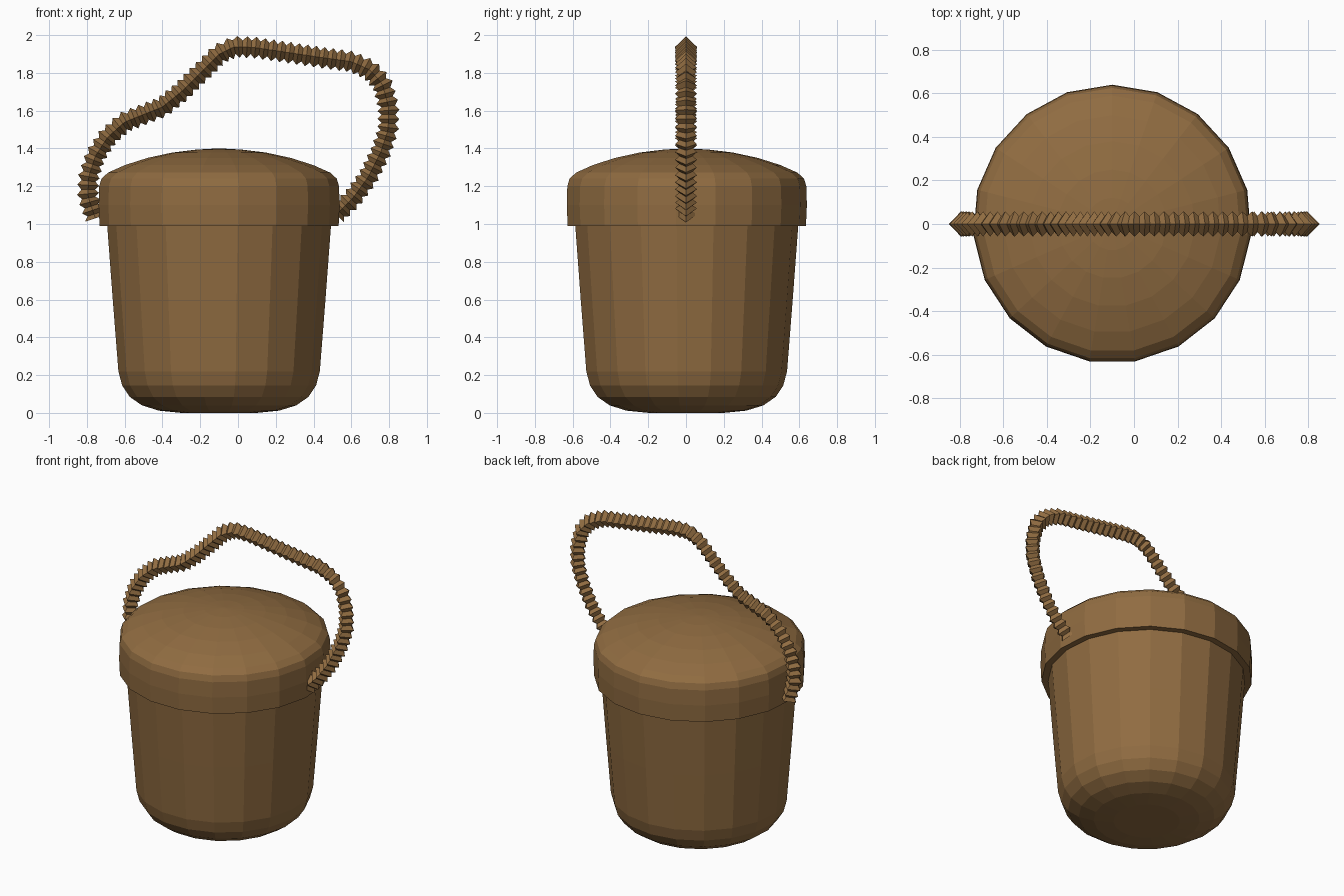
import bpy, math
from mathutils import Vector

if "Cube" in bpy.data.objects:
    bpy.data.objects.remove(bpy.data.objects["Cube"])

brown = bpy.data.materials.new("wicker brown")
brown.diffuse_color = (0.28, 0.15, 0.053, 1)
brown.use_nodes = True
brown.node_tree.nodes["Principled BSDF"].inputs["Base Color"].default_value = brown.diffuse_color


def make_object(name, verts, faces):
    mesh = bpy.data.meshes.new(name)
    mesh.from_pydata(verts, [], faces)
    mesh.materials.append(brown)
    mesh.validate()
    obj = bpy.data.objects.new(name, mesh)
    bpy.context.collection.objects.link(obj)
    return obj


def skin(rings):
    """Join equal rings of points into a closed skin with end caps."""
    n = len(rings[0])
    verts = [p for ring in rings for p in ring]
    faces = [(k * n + i, k * n + (i + 1) % n, (k + 1) * n + (i + 1) % n, (k + 1) * n + i)
             for k in range(len(rings) - 1) for i in range(n)]
    faces.append(tuple(reversed(range(n))))
    faces.append(tuple(range(len(verts) - n, len(verts))))
    return verts, faces


def lathe(name, profile, sides=19, cx=-0.1):
    angles = [math.pi / 2 + 2 * math.pi * i / sides for i in range(sides)]
    rings = [[(cx + r * math.cos(a), r * math.sin(a), z) for a in angles] for r, z in profile]
    return make_object(name, *skin(rings))


# tapered tub with a rounded bottom
lathe("basket_body", [(0.20, 0.0), (0.32, 0.012), (0.41, 0.04), (0.475, 0.085),
                      (0.515, 0.145), (0.535, 0.22), (0.565, 0.6), (0.595, 1.0)])

# overhanging domed lid
lathe("basket_lid", [(0.59, 0.99), (0.635, 0.99), (0.64, 1.10), (0.637, 1.20), (0.625, 1.24),
                     (0.59, 1.272), (0.50, 1.312), (0.38, 1.35), (0.25, 1.378),
                     (0.12, 1.394), (0.01, 1.40)])

# bent handle path in the xz plane
path = [Vector((x, 0, z)) for x, z in [
    (-0.755, 1.03), (-0.795, 1.15), (-0.79, 1.25), (-0.755, 1.36), (-0.69, 1.46), (-0.60, 1.54),
    (-0.50, 1.58), (-0.40, 1.62), (-0.30, 1.70), (-0.20, 1.80), (-0.10, 1.90), (-0.02, 1.938),
    (0.08, 1.935), (0.25, 1.91), (0.45, 1.88), (0.60, 1.86), (0.70, 1.815), (0.765, 1.74),
    (0.797, 1.62), (0.795, 1.50), (0.755, 1.38), (0.69, 1.25), (0.61, 1.14), (0.52, 1.05)]]
lengths = [0.0]
for a, b in zip(path, path[1:]):
    lengths.append(lengths[-1] + (b - a).length)


def point_at(s):
    s = min(max(s, 0), lengths[-1])
    for i in range(len(path) - 1):
        if s <= lengths[i + 1]:
            return path[i].lerp(path[i + 1], (s - lengths[i]) / (lengths[i + 1] - lengths[i]))
    return path[-1]


# ridged four-sided rope: diamond rings alternating wide and narrow
count = 64
rings = []
for k in range(2 * count + 1):
    s = lengths[-1] * k / (2 * count)
    p = point_at(s)
    t = (point_at(s + 0.05) - point_at(s - 0.05)).normalized()
    side = Vector((0, 1, 0))
    up = t.cross(side)
    r = 0.058 if k % 2 == 0 else 0.036
    rings.append([p + side * r, p + up * r, p - side * r, p - up * r])
verts, faces = skin(rings)
handle = make_object("handle", verts, faces)

# make all normals point outward
import bmesh
for obj in bpy.data.objects:
    bm = bmesh.new()
    bm.from_mesh(obj.data)
    bmesh.ops.recalc_face_normals(bm, faces=bm.faces)
    bm.to_mesh(obj.data)
    bm.free()
